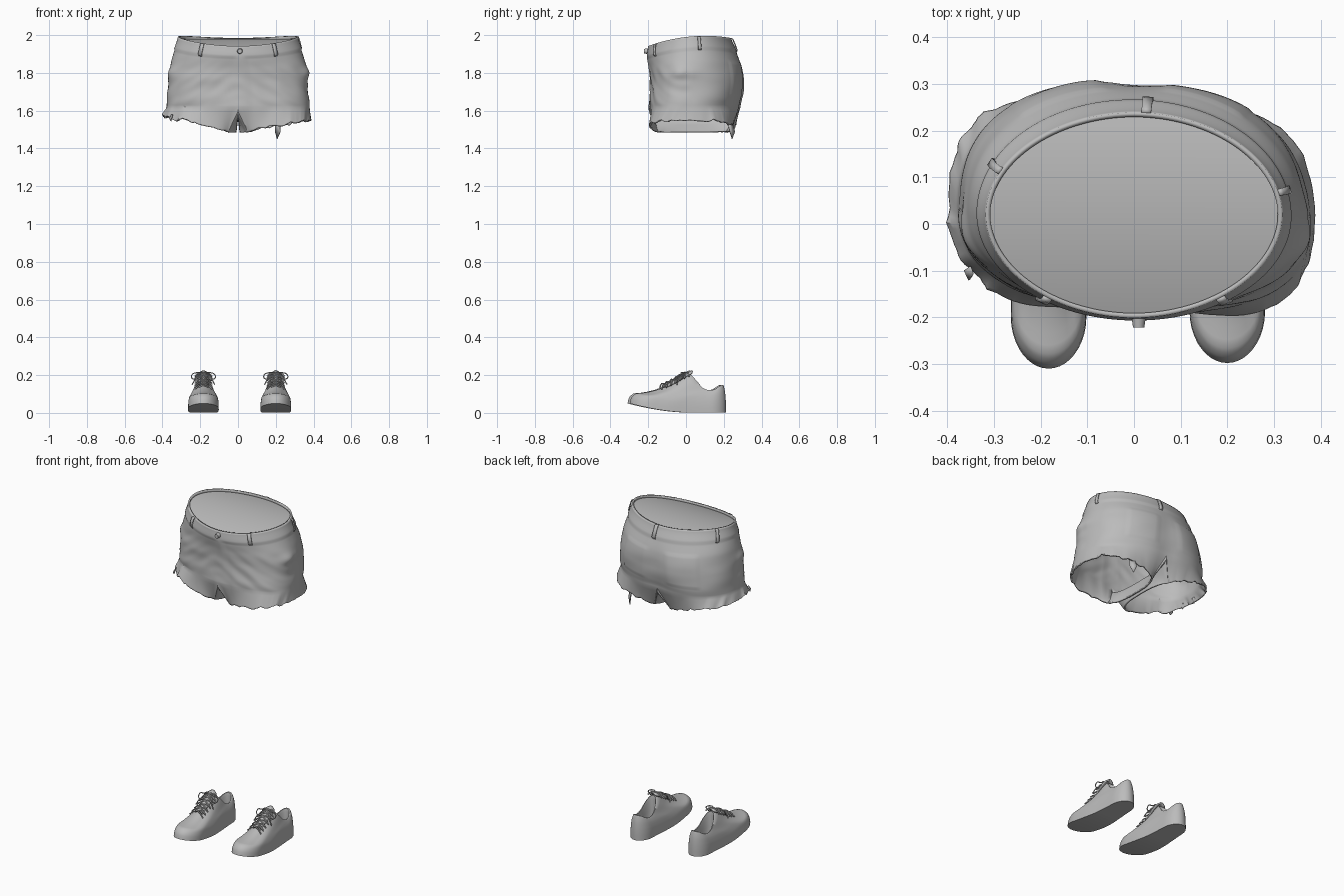
import bpy, bmesh, math, random
from mathutils import Vector, Matrix, noise

if "Cube" in bpy.data.objects:
    bpy.data.objects.remove(bpy.data.objects["Cube"])

random.seed(4)
grey = bpy.data.materials.new("plain_grey")
grey.diffuse_color = (0.5, 0.5, 0.5, 1)
grey.use_nodes = True
grey.node_tree.nodes["Principled BSDF"].inputs["Base Color"].default_value = grey.diffuse_color


def finish(name, bm, thickness=0, angle=40):
    bmesh.ops.recalc_face_normals(bm, faces=bm.faces)
    me = bpy.data.meshes.new(name)
    bm.to_mesh(me)
    bm.free()
    ob = bpy.data.objects.new(name, me)
    bpy.context.collection.objects.link(ob)
    me.materials.append(grey)
    if thickness:
        mod = ob.modifiers.new("cloth", 'SOLIDIFY')
        mod.thickness = thickness
        mod.offset = -1
    bpy.ops.object.select_all(action='DESELECT')
    ob.select_set(True)
    bpy.context.view_layer.objects.active = ob
    bpy.ops.object.shade_smooth_by_angle(angle=math.radians(angle))
    return ob


def tube(name, points, radius):
    cu = bpy.data.curves.new(name, 'CURVE')
    cu.dimensions = '3D'
    cu.bevel_depth, cu.bevel_resolution, cu.resolution_u = radius, 1, 5
    cu.use_fill_caps = True
    sp = cu.splines.new('BEZIER')
    sp.bezier_points.add(len(points) - 1)
    for b, p in zip(sp.bezier_points, points):
        b.co = p
        b.handle_left_type = b.handle_right_type = 'AUTO'
    ob = bpy.data.objects.new(name, cu)
    bpy.context.collection.objects.link(ob)
    cu.materials.append(grey)


def table(rows, t):
    """Smooth interpolation of rows (key, values...) at key t."""
    n = len(rows)
    i = max(0, min(n - 2, sum(r[0] <= t for r in rows) - 1))
    p0, p1, p2, p3 = rows[max(i - 1, 0)], rows[i], rows[i + 1], rows[min(i + 2, n - 1)]
    u = max(0, min(1, (t - p1[0]) / (p2[0] - p1[0])))
    return [0.5 * (2*b + (c - a)*u + (2*a - 5*b + 4*c - d)*u*u + (3*b - a - 3*c + d)*u**3)
            for a, b, c, d in zip(p0[1:], p1[1:], p2[1:], p3[1:])]


def spow(v, e):
    return math.copysign(abs(v) ** e, v)


def strip(bm, a, b):
    n = len(a)
    for i in range(n):
        j = (i + 1) % n
        bm.faces.new((a[i], a[j], b[j], b[i]))


def cap(bm, ring):
    """Fill a symmetric ring with strips running from side to side."""
    n = len(ring)
    for i in range(n // 2):
        f = [ring[i], ring[i + 1], ring[-i - 1], ring[-i]]
        bm.faces.new(list(dict.fromkeys(f)))


# ---------- shorts ----------
N, ROWS, SPLIT, SKEW = 144, 36, 1.62, -.05
H = N // 2
HIPS = [(0, .314, -.197, .235, 1.95), (.16, .333, -.203, .262, 2.0), (.37, .356, -.192, .292, 2.15),
        (.63, .368, -.187, .305, 2.3), (.87, .375, -.19, .299, 2.4), (1, .377, -.19, .288, 2.4)]


def hip(theta, v, out=0):
    a, yf, yb, p = table(HIPS, v)
    s, c = math.sin(theta), math.cos(theta)
    x = a * spow(s, 2 / p)
    y = .02 - spow(c, 2 / p) * ((.02 - yf) if c > 0 else (yb - .02))
    top = 1.996 - .055 * ((.1 - y) / .3) ** 2
    z = top * (1 - v) + SPLIT * v
    # waistband, back pockets, fly flap and wrinkles
    d = out + (.004 if v < .17 else 0)
    deg = math.degrees(theta) % 360
    off = abs(deg - 180)
    if 9 < off < 40 and .36 < v < .86:
        d += .003
    if deg < 7 and v > .17:
        d += .004
    if v > .2:
        k = min(1, (v - .2) * 3)
        d += .006 * k * noise.noise((x * 5, y * 5, z * 12))
        if c > 0:
            d += .006 * k * noise.noise((x * 9 + 3, z * 22 + abs(x) * 14, 1))
        # torn thigh bulges on each side
        for centre, size in ((80, .02), (285, .01)):
            d += size * math.exp(-((deg - centre) / 14) ** 2 - ((z - 1.80) / .03) ** 2)
        # seat crease
        d -= .007 * k * math.exp(-(off / 7) ** 2)
    return Vector((x, y + SKEW * x * v, z)) + Vector((s, -c, 0)) * d


bm = bmesh.new()
prev = None
for r in range(ROWS + 1):
    ring = [bm.verts.new(hip(2 * math.pi * i / N, r / ROWS)) for i in range(N)]
    if prev:
        strip(bm, prev, ring)
    prev = ring

# crotch seam shared by both legs, running back to front
M = 28
yb, yf = prev[H].co.y, prev[0].co.y
crotch = [bm.verts.new((0, (yb + yf) / 2 + (yb - yf) / 2 * math.cos(math.pi * k / M),
                        SPLIT - .07 * math.sin(math.pi * k / M) ** .5)) for k in range(1, M)]

# legs down to the frayed hem
for side in (1, -1):
    half = [prev[(side * i) % N] for i in range(H + 1)]
    loop = half + crotch
    targets = []
    for w in loop:
        ang = math.atan2(w.co.y - .035, side * w.co.x - .195)
        e = .87 if math.cos(ang) > 0 else .62
        x = .195 + .187 * spow(math.cos(ang), e)
        y = .035 + .222 * spow(math.sin(ang), e)
        z = 1.485 + (.06 if side > 0 else .08) * min(1, max(0, x - .05) / .3) ** .8
        fray = noise.noise((x * 20 * side, y * 20, 5)) + random.uniform(-.25, .25)
        z += .016 * fray * min(1, x / .15)
        if x > .3:
            x += (.012 if side < 0 else .005) * (1 + fray)
        targets.append(Vector((side * x, y + SKEW * side * x, max(z, 1.465))))
    last = loop
    for t in (.2, .4, .6, .8, .93, 1):
        ring = [bm.verts.new(w.co.lerp(q, t)) for w, q in zip(loop, targets)]
        strip(bm, last, ring)
        last = ring
finish("denim_shorts", bm, .01)

# panel closing the waist just under the rim
bm = bmesh.new()
cap(bm, [bm.verts.new(hip(2 * math.pi * i / N, .04, -.01)) for i in range(N)])
finish("waist_panel", bm)

# belt loops
for deg in (36, 103, 175, 244, 324):
    bm = bmesh.new()
    th = math.radians(deg)
    rows = []
    for v, out in ((0, .001), (.01, .010), (.09, .011), (.17, .011), (.2, .001)):
        dth = math.radians(1.9)
        rows.append([bm.verts.new(hip(th + k * dth, v, out)) for k in (-1, 1)])
    for a, b in zip(rows, rows[1:]):
        bm.faces.new((a[0], a[1], b[1], b[0]))
    finish("belt_loop", bm, .005)

# fly button
bm = bmesh.new()
bmesh.ops.create_cone(bm, cap_ends=True, segments=20, radius1=.015, radius2=.012, depth=.02)
bmesh.ops.rotate(bm, verts=bm.verts, cent=(0, 0, 0), matrix=Matrix.Rotation(math.pi / 2, 3, 'X'))
bmesh.ops.translate(bm, verts=bm.verts, vec=(.01, -.212, 1.915))
finish("fly_button", bm)

# loose torn scraps at the hem
for x, y, z, w, h in ((.21, .23, 1.55, .03, .10), (-.375, -.03, 1.59, .016, .03),
                      (-.35, -.10, 1.58, .018, .035), (-.38, .06, 1.59, .02, .03)):
    bm = bmesh.new()
    out = Vector((x, y - .03, 0)).normalized()
    tan = Vector((-out.y, out.x, 0))
    p = Vector((x, y, z))
    down = Vector((0, 0, -h))
    q = [p - tan * w * .5, p + tan * w * .5, p + tan * w + down * .6 + out * .012,
         p + tan * w * .4 + down + out * .01, p - tan * w * .3 + down * .6 + out * .014]
    bm.faces.new([bm.verts.new(c) for c in q])
    finish("torn_scrap", bm, .004)

# ---------- shoes ----------
S = 64
VAMP = [(-.31, .06), (-.28, .1), (-.2, .12), (-.1, .155), (0, .205), (.05, .22)]
WIDTH = [(-.31, .08), (-.2, .081), (-.1, .08), (0, .071), (.1, .064), (.2, .06)]
# inset toward the opening -> height fraction, along the toe and along the sides
TOE = [(0, 0), (.015, .14), (.04, .24), (.1, .34), (.35, .41), (.68, .64), (1, 1)]
SIDE = [(0, 0), (.015, .2), (.04, .32), (.12, .5), (.35, .73), (.68, .9), (1, 1)]


def shoe(cx, dy):
    def at(x, y, z):
        return Vector((cx + x, y + dy, z))

    base, mouth = [], []
    for i in range(S):
        th = 2 * math.pi * i / S
        s, c = math.sin(th), math.cos(th)
        y = -.055 - .255 * c
        # rounded toe and heel ends
        end = max(0, (-.2 - y) / .11, (y - .12) / .08)
        w = table(WIDTH, y)[0] * math.sqrt(max(0, 1 - end * end))
        sole = .002 + .048 * max(0, -y / .31) ** 1.7
        base.append(Vector((math.copysign(w, s) if abs(s) > 1e-6 else 0, y, sole)))
        my = .095 - .09 * c
        rim = table([(0, .207), (.035, .175), (.08, .13), (.13, .122), (.19, .15)], my)[0]
        mouth.append(Vector((.044 * spow(s, .9), my, rim)))
    bm = bmesh.new()
    first = last = None
    for t in (0, .006, .015, .04, .07, .1, .16, .24, .35, .46, .57, .68, .79, .9, 1):
        ring = []
        for b, m in zip(base, mouth):
            f = max(0, min(1, -b.y / .28)) ** 1.5
            k = table(TOE, t)[0] * f + table(SIDE, t)[0] * (1 - f)
            p = b.lerp(m, t)
            ring.append(bm.verts.new(at(p.x, p.y, b.z + (m.z - b.z) * k)))
        if last:
            strip(bm, last, ring)
        else:
            first = ring
        last = ring
    # padded collar turning down to the insole
    for scale, mix in ((.9, .0), (.86, .15), (.9, .55), (.85, 1)):
        ring = [bm.verts.new(at(m.x * scale, .095 + (m.y - .095) * scale,
                                (m.z - .002) * (1 - mix) + .035 * mix)) for m in mouth]
        strip(bm, last, ring)
        last = ring
    cap(bm, last)
    cap(bm, first)
    finish("shoe", bm, angle=50)

    # tongue
    bm = bmesh.new()
    rows = []
    for y, z, w in ((-.12, .15, .026), (-.06, .183, .03), (-.02, .207, .033), (.01, .222, .033), (.022, .226, .02)):
        rows.append([bm.verts.new(at(w * k, y, z - .014 * k * k)) for k in (-1, -.5, 0, .5, 1)])
    for a, b in zip(rows, rows[1:]):
        for i in range(4):
            bm.faces.new((a[i], a[i + 1], b[i + 1], b[i]))
    finish("shoe_tongue", bm, .008)

    # criss-cross laces and a bow
    for r in range(6):
        y = -.14 + .024 * r
        for m in (-1, 1):
            z0, z1 = table(VAMP, y)[0], table(VAMP, y + .024)[0]
            tube("lace", [at(-.046 * m, y, z0 - .014), at(-.022 * m, y + .005, z0 + .006),
                          at(.022 * m, y + .018, z1 + .006), at(.046 * m, y + .024, z1 - .014)], .0038)
    for m in (-1, 1):
        tube("lace_bow", [at(0, -.012, .212), at(.03 * m, -.025, .214), at(.062 * m, -.022, .2),
                          at(.055 * m, -.035, .18), at(.022 * m, -.03, .195), at(0, -.015, .21)], .003)
        tube("lace_end", [at(0, -.015, .212), at(.035 * m, -.05, .19), at(.06 * m, -.06, .15)], .003)


shoe(-.183, 0)
shoe(.2, .012)
